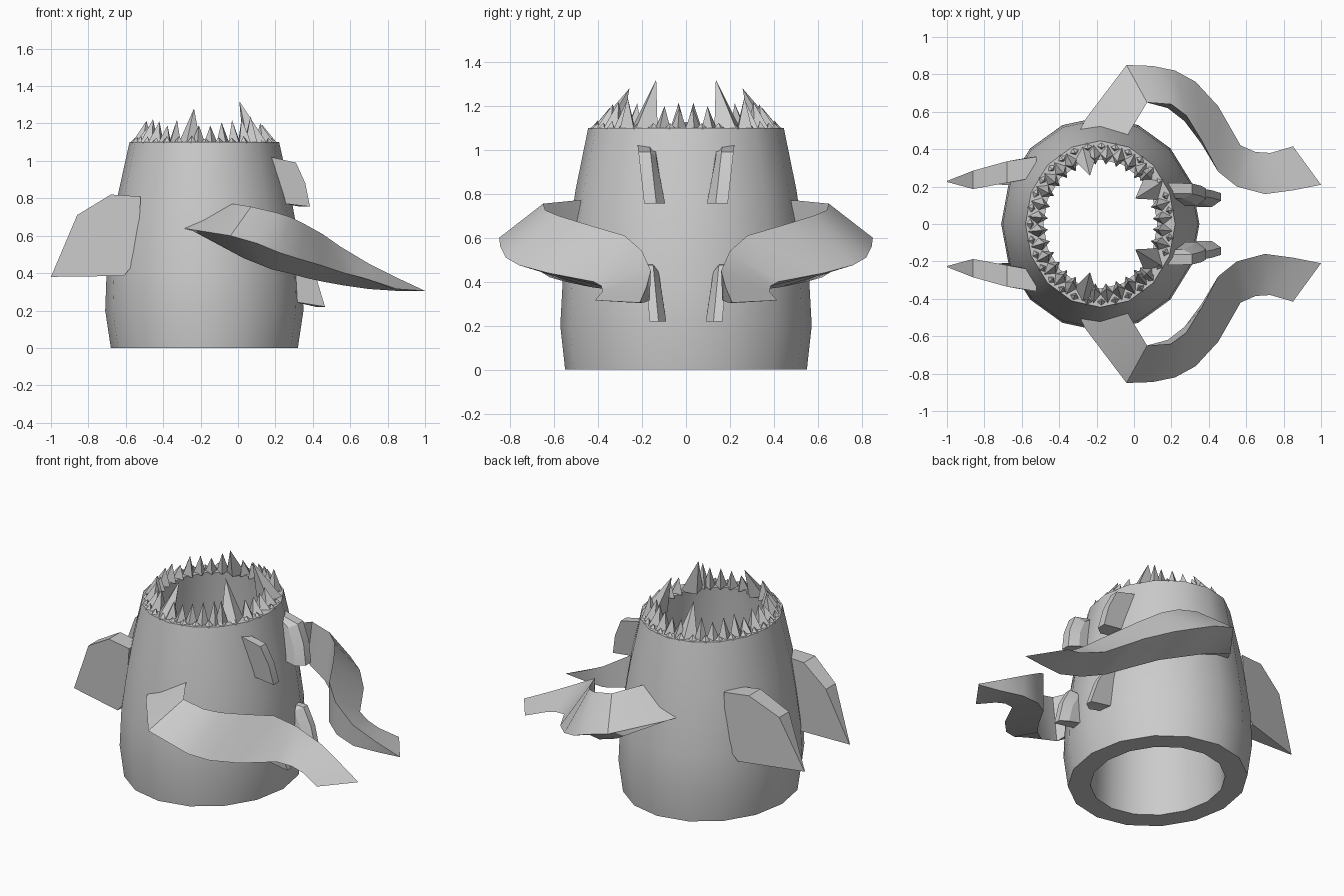
import bpy, bmesh, math, random

if "Cube" in bpy.data.objects:
    bpy.data.objects.remove(bpy.data.objects["Cube"])
random.seed(4)
CX = -0.18  # axis of the tube


def finish(name, bm, mirror=True, angle=30):
    bmesh.ops.remove_doubles(bm, verts=bm.verts, dist=0.0005)
    bmesh.ops.recalc_face_normals(bm, faces=bm.faces)
    me = bpy.data.meshes.new(name)
    bm.to_mesh(me)
    bm.free()
    ob = bpy.data.objects.new(name, me)
    bpy.context.collection.objects.link(ob)
    if mirror:
        m = ob.modifiers.new("Mirror", 'MIRROR')
        m.use_axis = (False, True, False)
        m.use_mirror_merge = False
    if angle:
        bpy.ops.object.select_all(action='DESELECT')
        ob.select_set(True)
        bpy.context.view_layer.objects.active = ob
        bpy.ops.object.shade_smooth_by_angle(angle=math.radians(angle))
    return ob


def loft(name, rings, loop=False, mirror=True, angle=30):
    """Skin closed rings of equal size, capping the ends or closing the loop."""
    bm = bmesh.new()
    vs = [[bm.verts.new(p) for p in r] for r in rings]
    n = len(vs[0])
    pairs = list(zip(vs, vs[1:])) + ([(vs[-1], vs[0])] if loop else [])
    for a, b in pairs:
        for i in range(n):
            j = (i + 1) % n
            bm.faces.new((a[i], a[j], b[j], b[i]))
    if not loop:
        bm.faces.new(vs[0])
        bm.faces.new(vs[-1])
    return finish(name, bm, mirror, angle)


def ellipse(rx, ry, z, n=16):
    return [(CX + rx * math.cos(2 * math.pi * i / n),
             ry * math.sin(2 * math.pi * i / n), z) for i in range(n)]


# hollow tapered body: up the outside, down the inside
profile = [(.50, .55, 0), (.53, .572, .2), (.522, .56, .42), (.495, .53, .63),
           (.462, .502, .82), (.40, .445, 1.1),
           (.305, .345, 1.1), (.36, .40, .55), (.375, .415, 0)]
loft("body", [ellipse(*p) for p in profile], loop=True, mirror=False, angle=35)

# swept arms: triangular section with top, outer and bottom edges
top = [(-.06, .42, .77), (-.02, .50, .77), (.07, .65, .755), (.2, .64, .725),
       (.28, .58, .70), (.36, .45, .66), (.45, .28, .61), (.55, .20, .54),
       (.70, .16, .45), (.85, .18, .375), (1.0, .21, .305)]
outer = [(-.30, .48, .64), (-.26, .56, .635), (-.04, .85, .60), (.10, .845, .56),
         (.22, .82, .51), (.33, .76, .475), (.45, .63, .44), (.57, .42, .40),
         (.65, .385, .38), (.73, .38, .355), (.85, .415, .315)]
bottom = [(-.10, .42, .62), (-.08, .52, .58), (.03, .66, .48), (.18, .62, .42),
          (.27, .55, .40), (.36, .43, .375), (.45, .28, .355), (.56, .20, .335),
          (.70, .165, .315), (.85, .19, .305), (.99, .215, .303)]
loft("arm", list(zip(top, outer, bottom)))

# rear fins: two side outlines meeting at a pointed tip
fin = [(-.52, .81), (-.68, .82), (-.86, .71), (-1.0, .38), (-.61, .385), (-.54, .47)]
side_out = [.36, .335, .285, .23, .345, .36]
side_in = [.25, .22, .187, .225, .205, .24]
loft("rear_fin", [[(x, y, z) for (x, z), y in zip(fin, ys)]
                  for ys in (side_out, side_in)], angle=20)


# lugs on the right side: three outlines, the last one set back as a chamfer
def lug(name, outline, tops, bottoms):
    zs = [z for x, z in outline]
    lo, hi = min(zs), max(zs)
    rings = []
    for k, setback in enumerate((0, 0, .05)):
        ring = []
        for i, (x, z) in enumerate(outline):
            t = (z - lo) / (hi - lo)
            back = setback if 0 < i < 4 else 0
            ring.append((x - back, bottoms[k] + (tops[k] - bottoms[k]) * t,
                         z - back * .6 * t))
        rings.append(ring)
    loft(name, rings, angle=20)


lug("upper_lug", [(.18, 1.02), (.31, .99), (.36, .88), (.385, .755), (.22, .775)],
    (.22, .165, .14), (.19, .135, .095))
lug("lower_lug", [(.26, .48), (.36, .475), (.42, .37), (.465, .22), (.28, .25)],
    (.19, .15, .125), (.165, .125, .09))

# teeth around the rim: four-sided spikes leaning inwards
bm = bmesh.new()


def tooth(deg, r, width, depth, height, lean):
    a = math.radians(deg)
    c, s = math.cos(a), math.sin(a)
    x, y = CX + .40 * r * c, .445 * r * s
    base = [bm.verts.new((x + c * u * depth - s * v * width,
                          y + s * u * depth + c * v * width, 1.095))
            for u, v in ((1, 0), (0, 1), (-1, 0), (0, -1))]
    tip = bm.verts.new((x - c * lean, y - s * lean, 1.1 + height))
    for i in range(4):
        bm.faces.new((base[i], base[(i + 1) % 4], tip))
    bm.faces.new(base)


for i in range(16):
    deg = 5 + i * 11.3
    if abs(deg - 33) > 8 and abs(deg - 104) > 7:
        tooth(deg, .84, .036, .055, random.uniform(.08, .13), .025)
    tooth(deg + 5, .94, .028, .022, random.uniform(.02, .035), .01)
tooth(32, .80, .07, .075, .22, .10)
tooth(104, .82, .06, .065, .18, .10)
tooth(44, .86, .04, .05, .14, .0)
finish("rim_teeth", bm, angle=0)
